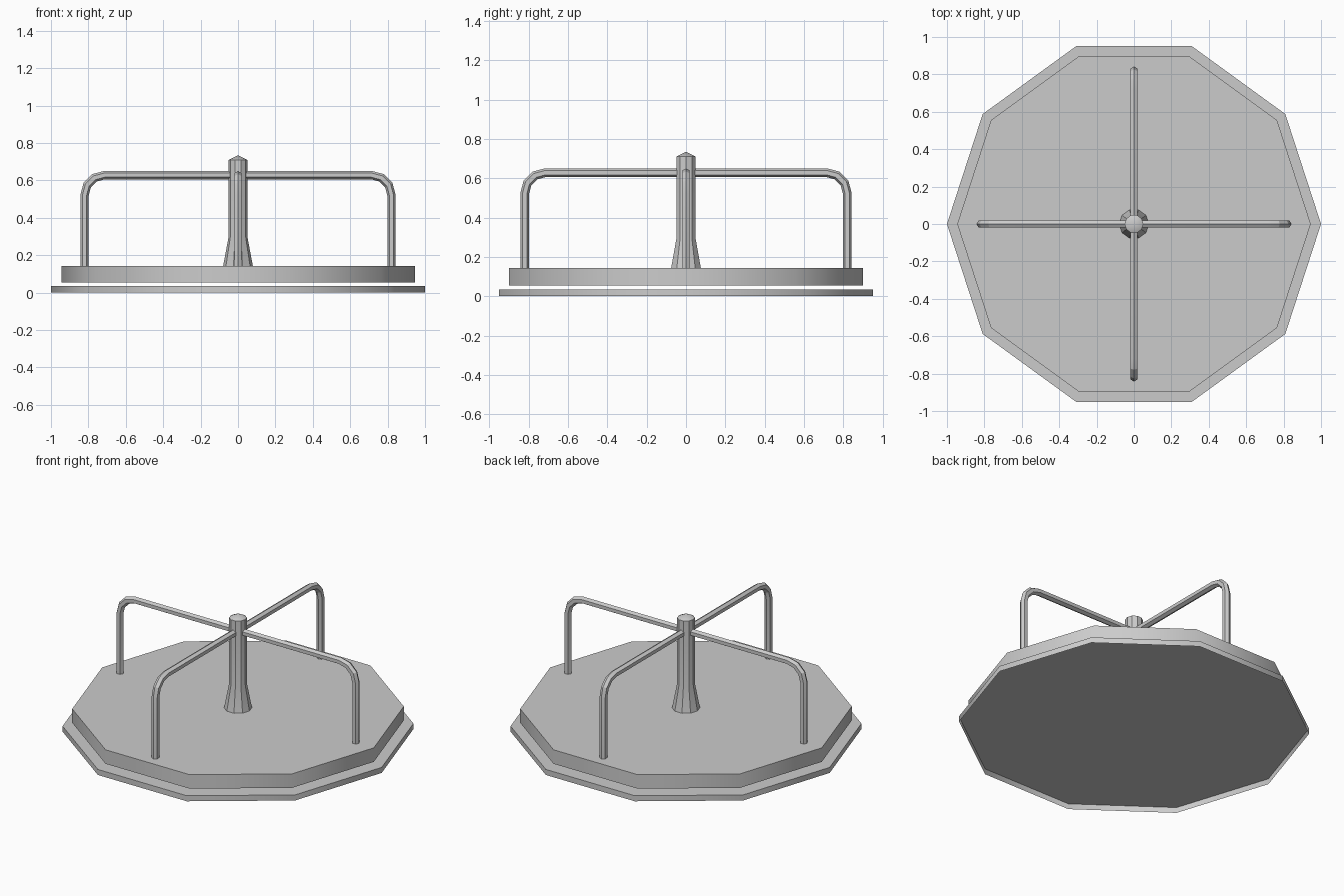
import bpy, bmesh
from math import sin, cos, pi, radians
from mathutils import Vector

if "Cube" in bpy.data.objects:
    bpy.data.objects.remove(bpy.data.objects["Cube"])

SIDES = 10


def finish(name, bm, smooth_angle):
    bmesh.ops.recalc_face_normals(bm, faces=bm.faces)
    mesh = bpy.data.meshes.new(name)
    bm.to_mesh(mesh)
    bm.free()
    ob = bpy.data.objects.new(name, mesh)
    bpy.context.collection.objects.link(ob)
    bpy.ops.object.select_all(action='DESELECT')
    ob.select_set(True)
    bpy.context.view_layer.objects.active = ob
    bpy.ops.object.shade_smooth_by_angle(angle=radians(smooth_angle))
    return ob


def skin(bm, rings):
    """Join a list of vertex rings into an open tube."""
    n = len(rings[0])
    for a, b in zip(rings, rings[1:]):
        for i in range(n):
            j = (i + 1) % n
            bm.faces.new((a[i], a[j], b[j], b[i]))


def turned(name, profile, tip=None, smooth_angle=40):
    """Ten-sided turned shape, open below, with a flat or pointed top."""
    bm = bmesh.new()
    rings = [[bm.verts.new((r * cos(2 * pi * i / SIDES), r * sin(2 * pi * i / SIDES), z))
              for i in range(SIDES)] for r, z in profile]
    skin(bm, rings)
    if tip is None:
        bm.faces.new(rings[-1])
    else:
        apex = bm.verts.new((0, 0, tip))
        for i in range(SIDES):
            bm.faces.new((rings[-1][i], rings[-1][(i + 1) % SIDES], apex))
    return finish(name, bm, smooth_angle)


def handrail(name, turn):
    """Six-sided tube swept along an arch with rounded corners."""
    x, top, bend, r = 0.82, 0.628, 0.105, 0.022
    half = [(x, 0.14)]
    for k in range(4):
        a = radians(30 * k)
        half.append((x - bend + bend * cos(a), top - bend + bend * sin(a)))
    path = [Vector(p) for p in half + [(-px, pz) for px, pz in reversed(half)]]
    bm = bmesh.new()
    rings = []
    for i, p in enumerate(path):
        d_in = (p - path[i - 1]).normalized() if i else (path[1] - p).normalized()
        d_out = (path[i + 1] - p).normalized() if i < len(path) - 1 else d_in
        t = (d_in + d_out).normalized()
        n = Vector((t.y, -t.x)) / t.dot(d_in)   # mitred in-plane normal
        ring = []
        for k in range(6):
            a = k * pi / 3
            q = p + n * r * cos(a)
            ring.append(bm.verts.new((q.x, r * sin(a), q.y)))
        rings.append(ring)
    skin(bm, rings)
    ob = finish(name, bm, 25)
    ob.rotation_euler.z = turn


# Ground plate and the spinning deck floating just above it, both open below
turned("ground_plate", [(1.0, 0.0), (1.0, 0.035)])
turned("spinning_deck", [(0.945, 0.055), (0.945, 0.143)])

# Flared centre post with a low pointed cap
turned("centre_post", [(0.08, 0.14), (0.05, 0.30), (0.05, 0.71)], tip=0.735, smooth_angle=30)

# Two arched rails crossing at the post
for i in range(2):
    handrail(f"handrail_{i + 1}", i * pi / 2)
